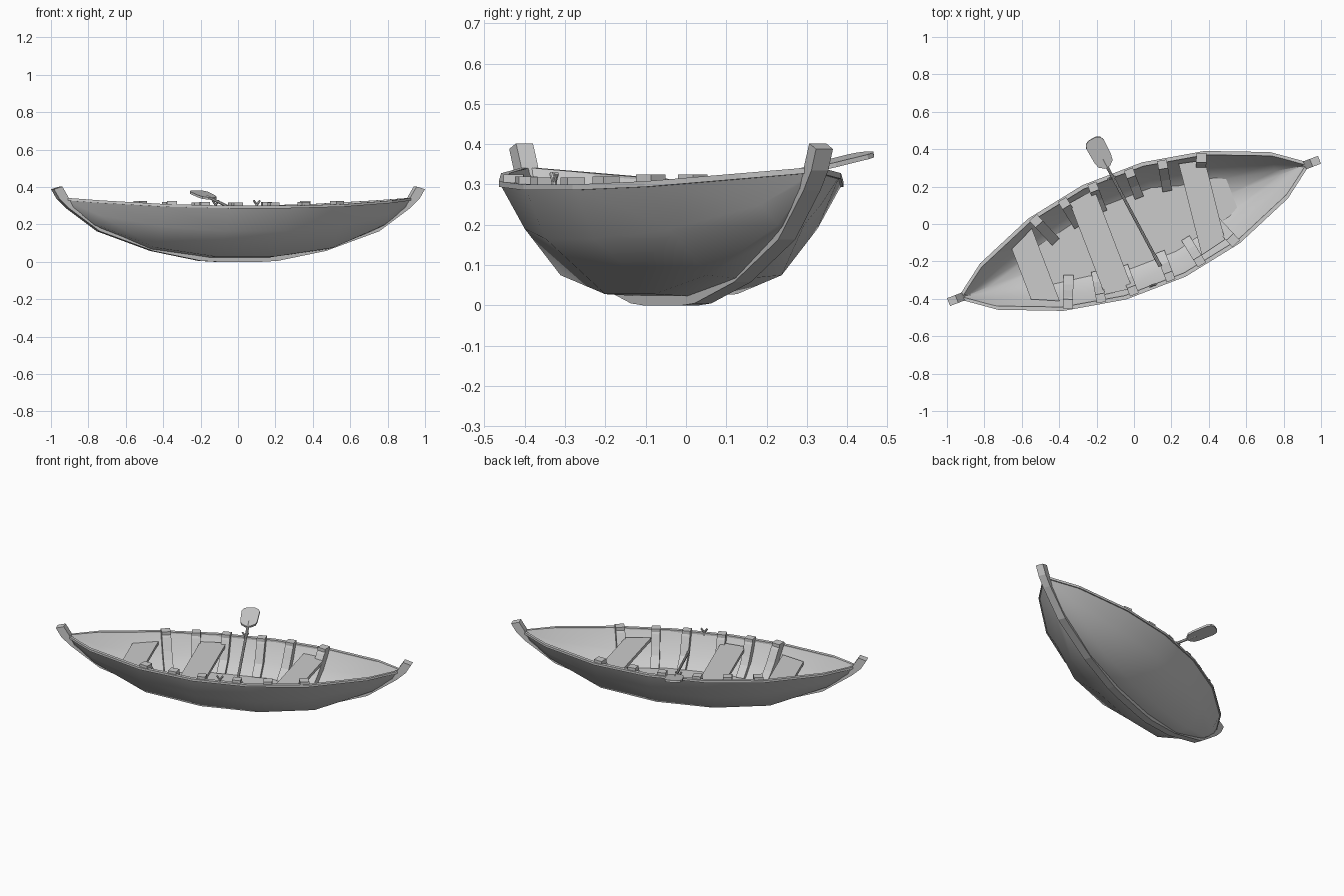
import bpy, bmesh, math
from mathutils import Matrix, Vector

if "Cube" in bpy.data.objects:
    bpy.data.objects.remove(bpy.data.objects["Cube"])

# The boat is modelled along x, then turned about z
PLACE = Matrix.Translation((0, -0.037, 0)) @ Matrix.Rotation(math.radians(21), 4, 'Z')

# Half-sections: distance along boat -> (half width, height) from rim to keel
SECTIONS = [
    (0.17, [(0.323, 0.292), (0.268, 0.165), (0.11, 0.028), (0, 0.022)]),
    (0.505, [(0.26, 0.300), (0.195, 0.19), (0.10, 0.075), (0, 0.066)]),
    (0.83, [(0.129, 0.320), (0.08, 0.25), (0.035, 0.20), (0, 0.19)]),
    (0.99, [(0.012, 0.334), (0.009, 0.325), (0.006, 0.315), (0, 0.31)])]
STATIONS = [(-u, s) for u, s in reversed(SECTIONS)] + SECTIONS


def section(u):
    u = abs(u)
    if u <= SECTIONS[0][0]:
        return SECTIONS[0][1]
    for (a, sa), (b, sb) in zip(SECTIONS, SECTIONS[1:]):
        if u <= b:
            t = (u - a) / (b - a)
            return [tuple(p + (q - p) * t for p, q in zip(m, n)) for m, n in zip(sa, sb)]
    return SECTIONS[-1][1]


def half(u, z):
    """Half width of the hull at a station and height."""
    s = section(u)
    for (v1, z1), (v0, z0) in zip(s, s[1:]):
        if z >= z0:
            return v0 + (v1 - v0) * min(1, (z - z0) / (z1 - z0))
    return 0


def make(name, verts, faces, fix=True, matrix=PLACE):
    me = bpy.data.meshes.new(name)
    me.from_pydata(verts, [], faces)
    if fix:
        bm = bmesh.new()
        bm.from_mesh(me)
        bmesh.ops.recalc_face_normals(bm, faces=bm.faces)
        bm.to_mesh(me)
        bm.free()
    ob = bpy.data.objects.new(name, me)
    bpy.context.collection.objects.link(ob)
    ob.matrix_world = matrix
    return ob


def strip(name, left, right, put, lo, hi, matrix=PLACE):
    """Solid ribbon between two paired paths, given a thickness from lo to hi."""
    verts, faces = [], []
    for a, b in zip(left, right):
        verts += [put(*a, lo), put(*b, lo), put(*b, hi), put(*a, hi)]
    n = len(left)
    for i in range(n - 1):
        for k in range(4):
            m = (k + 1) % 4
            faces.append((4*i + k, 4*i + m, 4*i + 4 + m, 4*i + 4 + k))
    faces += [(0, 1, 2, 3), tuple(4*(n - 1) + k for k in range(4))]
    return make(name, verts, faces, True, matrix)


def smooth(ob, angle):
    bpy.ops.object.select_all(action='DESELECT')
    ob.select_set(True)
    bpy.context.view_layer.objects.active = ob
    bpy.ops.object.shade_smooth_by_angle(angle=math.radians(angle))


def cylinder(name, p, q, r, matrix, sides=8):
    p, q = Vector(p), Vector(q)
    bm = bmesh.new()
    bmesh.ops.create_cone(bm, cap_ends=True, segments=sides, radius1=r, radius2=r, depth=(q - p).length)
    me = bpy.data.meshes.new(name)
    bm.to_mesh(me)
    bm.free()
    ob = bpy.data.objects.new(name, me)
    bpy.context.collection.objects.link(ob)
    ob.matrix_world = matrix @ Matrix.Translation((p + q) / 2) @ (q - p).to_track_quat('Z', 'Y').to_matrix().to_4x4()
    smooth(ob, 30)


# Hull shell
verts, faces = [], []
for u, s in STATIONS:
    verts += [(u, -v, z) for v, z in s] + [(u, v, z) for v, z in reversed(s[:-1])]
for i in range(len(STATIONS) - 1):
    for j in range(6):
        k = 7*i + j
        faces.append((k, k + 1, k + 8, k + 7))
hull = make("hull", verts, faces, fix=False)
mod = hull.modifiers.new("shell", 'SOLIDIFY')
mod.thickness, mod.offset = 0.015, -1
smooth(hull, 60)
bpy.ops.object.modifier_apply(modifier="shell")
smooth(hull, 60)

# Gunwale strips along both rims
for side, label in ((1, "left"), (-1, "right")):
    strip("gunwale_" + label,
          [(u, side*(s[0][0] + 0.004)) for u, s in STATIONS],
          [(u, side*max(0, s[0][0] - 0.018)) for u, s in STATIONS],
          lambda u, v, t: (u, v, section(u)[0][1] + t), -0.006, 0.008)

# Keel rising into both stem posts
outer = [(0.13, 0), (0.22, 0.005), (0.495, 0.058), (0.80, 0.163), (0.975, 0.285), (1.03, 0.335), (1.062, 0.388)]
inner = [(0.13, 0.028), (0.21, 0.032), (0.49, 0.069), (0.80, 0.182), (0.95, 0.29), (0.985, 0.355), (1.015, 0.402)]
both = lambda pts: [(-u, z) for u, z in reversed(pts)] + pts
strip("keel_and_stems", both(outer), both(inner), lambda a, b, t: (a, t, b), -0.0225, 0.0225)

# Floor and seats cut to the hull width
def board(name, us, z, thick, gap, skew=0):
    w = [max(0.01, half(u, z - thick) - gap) for u in us]
    strip(name, [(u - skew*v, -v) for u, v in zip(us, w)], [(u + skew*v, v) for u, v in zip(us, w)],
          lambda u, v, t: (u, v, t), z - thick, z)

board("floor", [-0.56, -0.505, -0.39, -0.28, -0.17, 0.17, 0.28, 0.39, 0.505, 0.56], 0.11, 0.006, 0.014)
for i, (a, b, skew) in enumerate([(-0.645, -0.505, 0), (-0.268, -0.118, 0), (0.322, 0.463, 0.12)]):
    board(f"seat_{i + 1}", [a, b], 0.262, 0.02, 0.018, skew)

# Ribs square to the rim, with heads standing above it
for i, (u, lean) in enumerate([(-0.48, -0.4), (-0.3, -0.19), (-0.12, 0),
                               (0.09, 0), (0.275, 0.19), (0.487, 0.4)]):
    rim = section(u)[0][1]
    w = half(u, rim)
    out = []
    for z in (0.108, 0.165, 0.21, rim - 0.02):
        v = half(u, z)
        out.append((half(u - lean*(w - v), z) - 0.012, z))
    inn = [(v - 0.036, z + 0.014) for v, z in out]
    out += [(w - 0.004, rim), (w - 0.004, rim + 0.025)]
    inn += [(w - 0.05, rim + 0.005), (w - 0.05, rim + 0.025)]
    for side, label in ((1, "left"), (-1, "right")):
        strip(f"rib_{label}_{i + 1}", out, inn,
              lambda v, z, t: (u - lean*(w - v) + t, side*(v - lean*t), z), -0.025, 0.025)

# Oarlocks: forked brackets on the rims
for side, label in ((1, "left"), (-1, "right")):
    v = side*0.307
    cylinder("oarlock_pin_" + label, (-0.01, v, 0.285), (-0.01, v, 0.308), 0.008, PLACE)
    for d in (-1, 1):
        cylinder("oarlock_prong_" + label, (-0.01, v, 0.304), (-0.01 + d*0.018, v, 0.328), 0.006, PLACE)

# Oar: shaft, grip and flat blade
start, tip = Vector((0.14, -0.225, 0.205)), Vector((-0.222, 0.452, 0.375))
d = (tip - start).normalized()
cylinder("oar_shaft", start, tip - d*0.12, 0.008, Matrix())
cylinder("oar_grip", start, start + d*0.07, 0.010, Matrix())
sideways = d.cross(Vector((0, 0, 1))).normalized()
normal = sideways.cross(d)
shape = [(-0.172, 0.016), (-0.15, 0.043), (-0.12, 0.05), (-0.03, 0.053), (-0.008, 0.044), (0.004, 0.022)]
strip("oar_blade", [(a, -w) for a, w in shape], shape,
      lambda a, w, t: tuple(tip + d*a + sideways*w + normal*t), -0.006, 0.006, Matrix())
